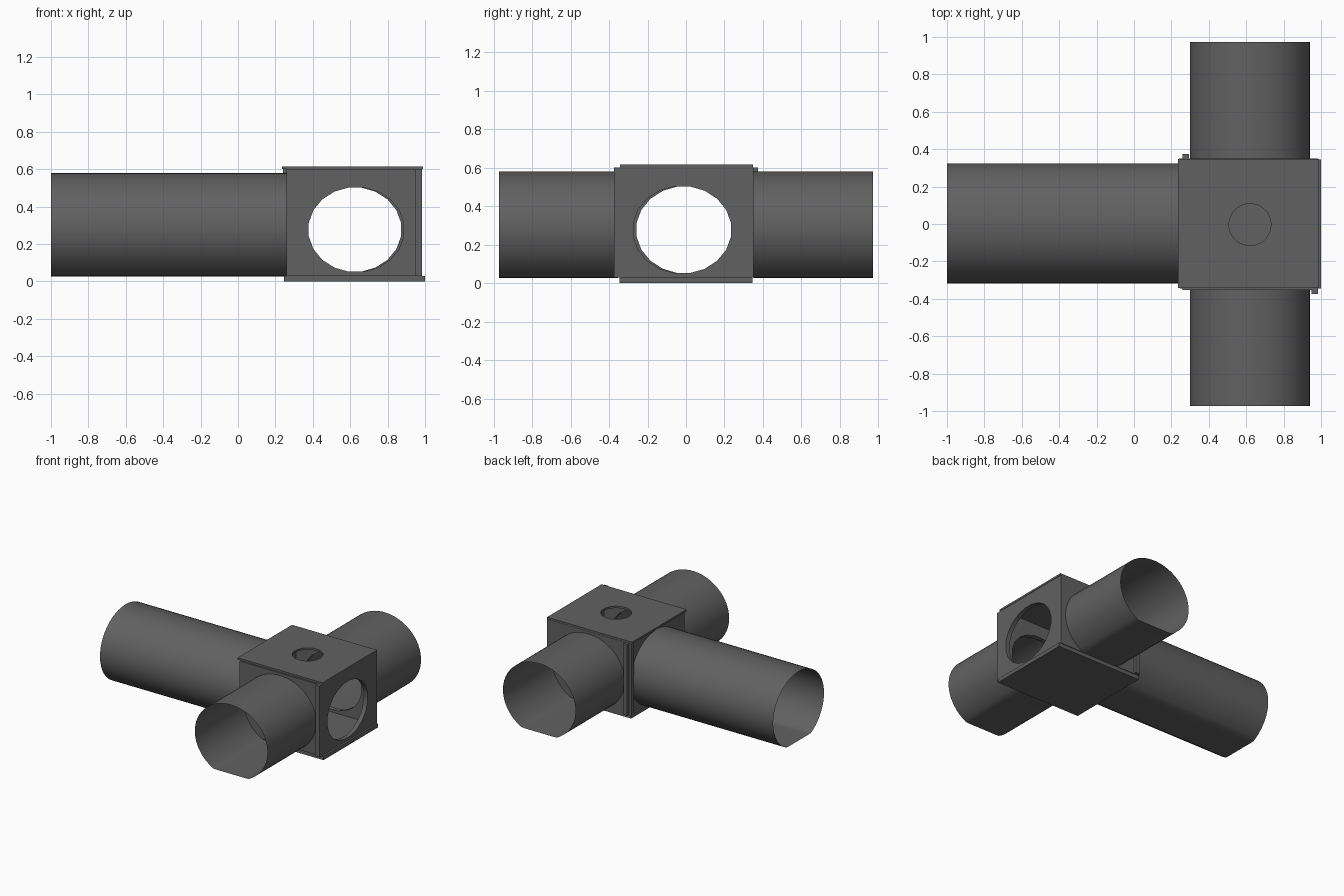
import bpy, bmesh
from math import cos, sin, pi
from mathutils import Vector

if "Cube" in bpy.data.objects:
    bpy.data.objects.remove(bpy.data.objects["Cube"])

dark = bpy.data.materials.new("dark_grey")
dark.diffuse_color = (0.12, 0.12, 0.12, 1)
dark.use_nodes = True
dark.node_tree.nodes["Principled BSDF"].inputs["Base Color"].default_value = dark.diffuse_color


def place(axis, u, v, w):
    """u, v lie in the cross-section plane, w runs along the axis."""
    return Vector({'X': (w, u, v), 'Y': (u, w, v), 'Z': (u, v, w)}[axis])


def ellipse(cu, cv, ru, rv, n):
    angles = [2 * pi * (i + .5) / n for i in range(n)]
    return [(cu + ru * cos(a), cv + rv * sin(a)) for a in angles]


def finish(name, bm):
    bmesh.ops.recalc_face_normals(bm, faces=bm.faces[:])
    me = bpy.data.meshes.new(name)
    bm.to_mesh(me)
    bm.free()
    me.materials.append(dark)
    ob = bpy.data.objects.new(name, me)
    bpy.context.collection.objects.link(ob)
    bpy.ops.object.select_all(action='DESELECT')
    ob.select_set(True)
    bpy.context.view_layer.objects.active = ob
    bpy.ops.object.shade_smooth_by_angle(angle=0.6)


def panel(name, axis, u, v, w, hole=None):
    """Flat plate with an optional round opening."""
    bm = bmesh.new()
    loops = [[(u[0], v[0]), (u[1], v[0]), (u[1], v[1]), (u[0], v[1])]]
    if hole:
        loops.append(ellipse(*hole))
    edges = []
    for pts in loops:
        vs = [bm.verts.new(place(axis, a, b, w[0])) for a, b in pts]
        edges += [bm.edges.new((vs[i - 1], vs[i])) for i in range(len(vs))]
    bmesh.ops.triangle_fill(bm, use_beauty=True, use_dissolve=False, edges=edges)
    ext = bmesh.ops.extrude_face_region(bm, geom=bm.faces[:], use_keep_orig=True)
    moved = [g for g in ext['geom'] if isinstance(g, bmesh.types.BMVert)]
    bmesh.ops.translate(bm, verts=moved, vec=place(axis, 0, 0, w[1] - w[0]))
    finish(name, bm)


def tube(name, axis, cu, w):
    """Open thin-walled oval tube, flattened along the bottom."""
    bm = bmesh.new()
    pts = [(p, max(q, .027)) for p, q in ellipse(cu, .286, .322, .294, 56)]
    a, b = [[bm.verts.new(place(axis, p, q, e)) for p, q in pts] for e in w]
    for i in range(len(pts)):
        bm.faces.new((a[i - 1], a[i], b[i], b[i - 1]))
    finish(name, bm)


# junction box: lid, floor and four overlapping walls with openings
panel("top_panel", 'Z', (.235, .988), (-.342, .348), (.60, .615), (.62, -.003, .112, .112, 32))
panel("bottom_panel", 'Z', (.245, 1.0), (-.345, .345), (0, .03))
panel("front_panel", 'Y', (.26, .95), (.03, .60), (-.354, -.318), (.632, .277, .257, .228, 20))
panel("back_panel", 'Y', (.24, .95), (.03, .60), (.315, .35), (.618, .277, .257, .228, 20))
panel("right_panel", 'X', (-.375, .35), (.03, .60), (.95, .985), (-.02, .277, .257, .228, 20))
panel("left_panel", 'X', (-.35, .373), (.03, .60), (.26, .295), (-.003, .277, .257, .228, 20))

# duct tubes
tube("left_tube", 'X', .003, (-1.0, .26))
tube("front_tube", 'Y', .62, (-.972, -.354))
tube("back_tube", 'Y', .62, (.35, .972))
